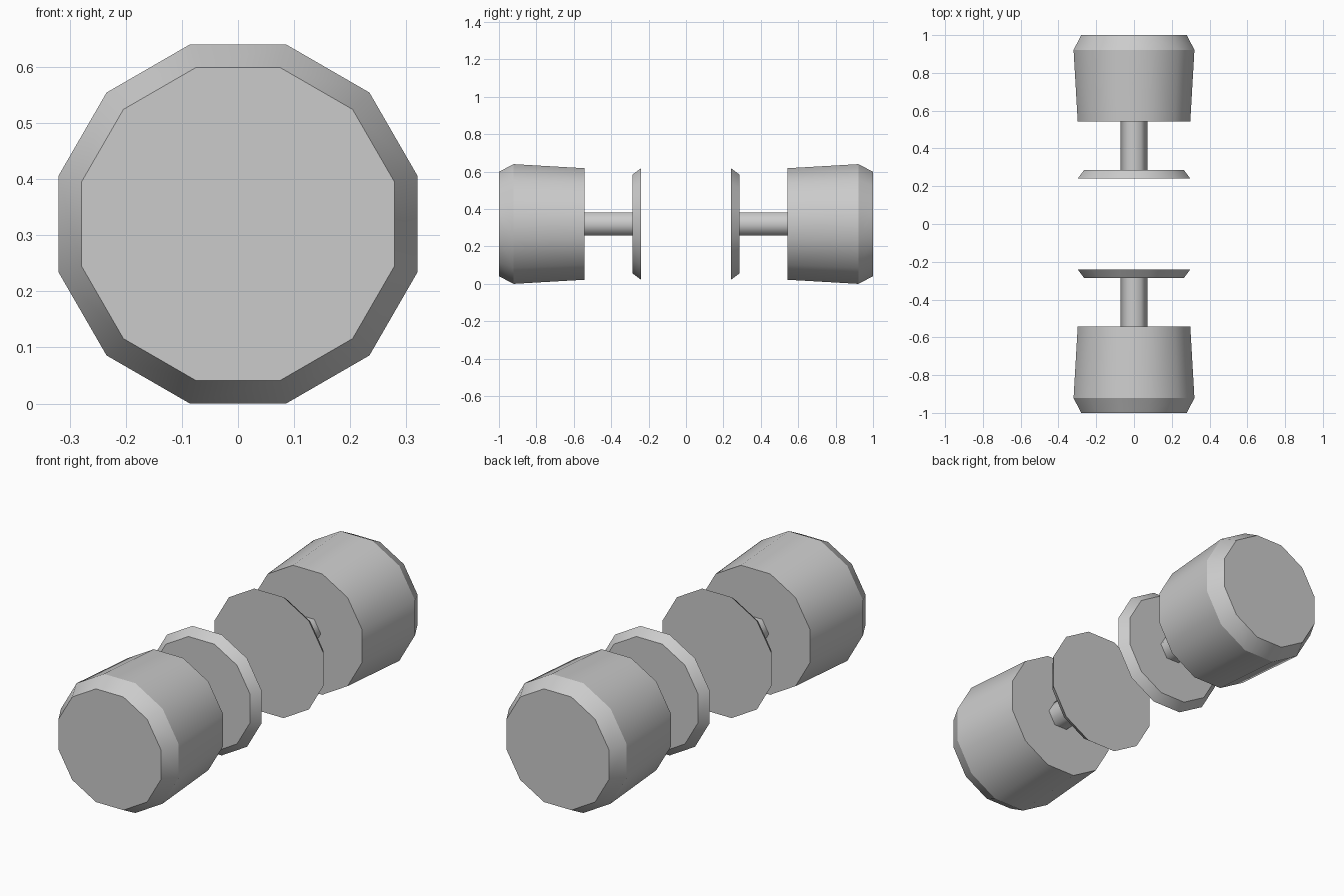
import bpy, bmesh, math

cube = bpy.data.objects.get("Cube")
if cube:
    bpy.data.objects.remove(cube, do_unlink=True)

AXIS_Z = 0.32

grey = bpy.data.materials.new("light_grey")
grey.use_nodes = True
colour = (0.6, 0.6, 0.6, 1)
grey.diffuse_color = colour
grey.node_tree.nodes["Principled BSDF"].inputs["Base Color"].default_value = colour


def turned_part(name, sides, offset, profile, side, caps=True):
    """Loft rings of (y, apothem) about the y axis, with smooth walls and crisp rims."""
    bm = bmesh.new()
    rings = []
    for y, apothem in profile:
        r = apothem / math.cos(math.pi / sides)
        angles = [offset + 2 * math.pi * i / sides for i in range(sides)]
        rings.append([bm.verts.new((r * math.cos(a), side * y, AXIS_Z + r * math.sin(a)))
                      for a in angles])
    for a, b in zip(rings, rings[1:]):
        for i in range(sides):
            j = (i + 1) % sides
            bm.faces.new((a[i], a[j], b[j], b[i])).smooth = True
    if caps:
        bm.faces.new(rings[0])
        bm.faces.new(rings[-1])
    bmesh.ops.recalc_face_normals(bm, faces=bm.faces)
    # every ring edge is crisp, lengthwise edges stay smooth
    for ring in rings:
        for i in range(sides):
            bm.edges.get((ring[i - 1], ring[i])).smooth = False
    mesh = bpy.data.meshes.new(name)
    bm.to_mesh(mesh)
    bm.free()
    mesh.materials.append(grey)
    obj = bpy.data.objects.new(name, mesh)
    bpy.context.collection.objects.link(obj)


HALF_STEP = math.pi / 12
for label, side in (("front", -1), ("back", 1)):
    # tapered grip with a bevelled outer end
    turned_part(label + "_knob", 12, HALF_STEP,
                [(0.542, 0.298), (0.922, 0.32), (1.0, 0.279)], side)
    # hexagonal shaft
    turned_part(label + "_shaft", 6, 0, [(0.27, 0.0625), (0.56, 0.0625)], side)
    # flared mounting plate
    turned_part(label + "_plate", 12, HALF_STEP,
                [(0.241, 0.298), (0.285, 0.265)], side)
